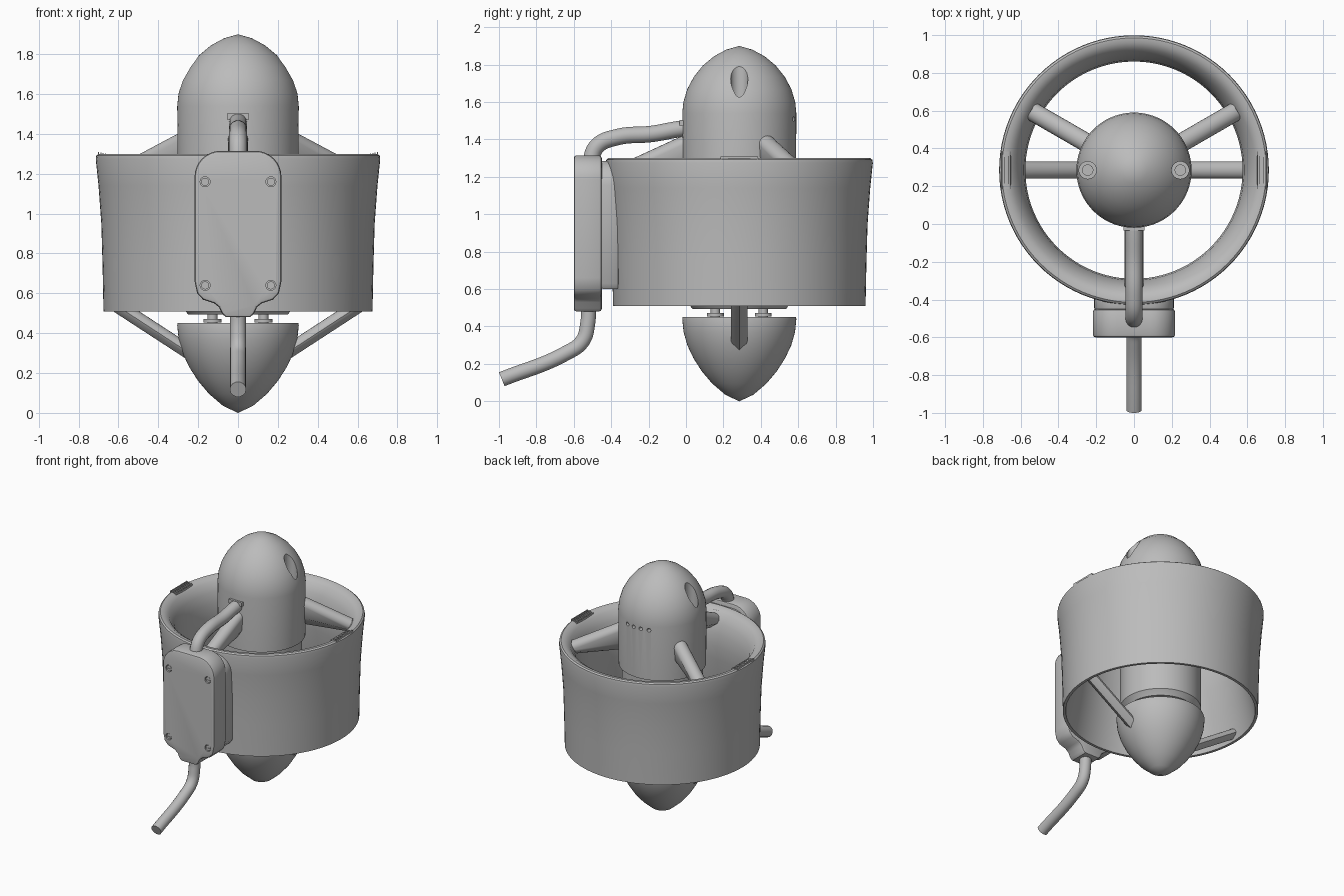
import bpy, bmesh
from math import sin, cos, pi, radians
from mathutils import Vector, Matrix

if "Cube" in bpy.data.objects:
    bpy.data.objects.remove(bpy.data.objects["Cube"])

AXIS = Vector((0, 0.285, 0))  # vertical axis of the duct

grey = bpy.data.materials.new("mid grey")
grey.use_nodes = True
grey.diffuse_color = (0.5, 0.5, 0.5, 1)
grey.node_tree.nodes["Principled BSDF"].inputs["Base Color"].default_value = (0.5, 0.5, 0.5, 1)


def finish(bm, name, angle=35):
    bmesh.ops.remove_doubles(bm, verts=bm.verts, dist=1e-5)
    bmesh.ops.recalc_face_normals(bm, faces=bm.faces)
    me = bpy.data.meshes.new(name)
    bm.to_mesh(me)
    bm.free()
    me.materials.append(grey)
    ob = bpy.data.objects.new(name, me)
    bpy.context.collection.objects.link(ob)
    smooth(ob, angle)
    return ob


def smooth(ob, angle=35):
    bpy.ops.object.select_all(action='DESELECT')
    ob.select_set(True)
    bpy.context.view_layer.objects.active = ob
    bpy.ops.object.shade_smooth_by_angle(angle=radians(angle))


def lathe(name, profile, closed=False, steps=72):
    bm = bmesh.new()
    vs = [bm.verts.new(AXIS + Vector((r, 0, z))) for r, z in profile]
    es = [bm.edges.new(p) for p in zip(vs, vs[1:])]
    if closed:
        es.append(bm.edges.new((vs[-1], vs[0])))
    bmesh.ops.spin(bm, geom=vs + es, cent=AXIS, axis=(0, 0, 1), angle=2 * pi, steps=steps)
    return finish(bm, name)


def prism(name, outline, y0, y1, bevel=0.0):
    """Extrude an x-z outline from y0 to y1, rounding the rim at y0."""
    bm = bmesh.new()
    face = bm.faces.new([bm.verts.new((x, y0, z)) for x, z in outline])
    ext = bmesh.ops.extrude_face_region(bm, geom=[face], use_keep_orig=True)
    back = [v for v in ext["geom"] if isinstance(v, bmesh.types.BMVert)]
    bmesh.ops.translate(bm, verts=back, vec=(0, y1 - y0, 0))
    if bevel:
        rim = [e for e in bm.edges if abs(e.verts[0].co.y - e.verts[1].co.y) < 1e-6]
        bmesh.ops.bevel(bm, geom=rim, offset=bevel, segments=2, affect='EDGES', profile=0.5)
    return finish(bm, name)


def cylinder(name, loc, r, depth, along_y=False, n=24):
    bm = bmesh.new()
    m = Matrix.Translation(loc)
    if along_y:
        m = m @ Matrix.Rotation(pi / 2, 4, 'X')
    bmesh.ops.create_cone(bm, cap_ends=True, segments=n, radius1=r, radius2=r, depth=depth, matrix=m)
    return finish(bm, name)


def box(name, loc, size):
    bm = bmesh.new()
    bmesh.ops.create_cube(bm, size=1, matrix=Matrix.Translation(loc) @ Matrix.Diagonal((*size, 1)))
    return finish(bm, name)


def cut(ob, cutters):
    for c in cutters:
        c.hide_render = True
        mod = ob.modifiers.new("cut", 'BOOLEAN')
        mod.operation, mod.solver, mod.object = 'DIFFERENCE', 'EXACT', c
        bpy.context.view_layer.objects.active = ob
        bpy.ops.object.modifier_apply(modifier=mod.name)
        bpy.data.objects.remove(c)
    smooth(ob)


def strut(name, angle, inner, outer, width):
    """Teardrop vane; inner and outer are (radius, top z, height)."""
    bm = bmesh.new()
    out = Vector((cos(angle), sin(angle), 0))
    side = Vector((-sin(angle), cos(angle), 0))
    rings = []
    for r, top, h in (inner, outer):
        sec = [(cos(i * pi / 10) * width / 2, (sin(i * pi / 10) - 1) * width / 2) for i in range(11)]
        sec += [(-width * 0.42, -0.7 * h), (0, -h), (width * 0.42, -0.7 * h)]
        rings.append([bm.verts.new(AXIS + out * r + side * s + Vector((0, 0, top + z))) for s, z in sec])
    n = len(rings[0])
    for i in range(n):
        j = (i + 1) % n
        bm.faces.new((rings[0][i], rings[0][j], rings[1][j], rings[1][i]))
    for ring in rings:
        bm.faces.new(ring)
    return finish(bm, name)


def tube(name, points, r):
    cu = bpy.data.curves.new(name, 'CURVE')
    cu.dimensions, cu.bevel_depth, cu.bevel_resolution = '3D', r, 5
    cu.use_fill_caps, cu.resolution_u = True, 8
    sp = cu.splines.new('BEZIER')
    sp.bezier_points.add(len(points) - 1)
    for bp, (y, z) in zip(sp.bezier_points, points):
        bp.co = (0, y, z)
        bp.handle_left_type = bp.handle_right_type = 'AUTO'
    ob = bpy.data.objects.new(name, cu)
    bpy.context.collection.objects.link(ob)
    cu.materials.append(grey)
    bpy.ops.object.select_all(action='DESELECT')
    ob.select_set(True)
    bpy.context.view_layer.objects.active = ob
    bpy.ops.object.convert(target='MESH')
    smooth(bpy.context.object, 40)


# Duct: flared bell-mouth wall
lathe("duct_ring", [(.675, .51), (.68, .75), (.686, .95), (.70, 1.14), (.714, 1.275), (.711, 1.292),
                    (.70, 1.30), (.675, 1.298), (.64, 1.275), (.605, 1.215), (.583, 1.14),
                    (.575, 1.05), (.58, .95), (.61, .75), (.655, .51)], closed=True, steps=96)

# Grip ridges on the lip, both sides
for s, label in ((1, "left"), (-1, "right")):
    for i in range(5):
        box(f"{label}_lip_ridge_{i + 1}", (s * (.655 + i * .011), AXIS.y, 1.288 + i * .003), (.005, .2, .02))

# Upper hub with nose cone, screw wells and rear vents
hub = lathe("upper_hub", [(0, 1.13), (.303, 1.13), (.305, 1.54), (.299, 1.60), (.278, 1.67), (.243, 1.735),
                          (.195, 1.795), (.135, 1.845), (.07, 1.88), (0, 1.90)])
wells = [cylinder("well", (s * .245, AXIS.y, 1.785), .046, .4) for s in (1, -1)]
vents = [cylinder("vent", (x, .59, 1.51), .014, .2, True, 12) for x in (-.09, -.03, .03, .09)]
cut(hub, wells + vents)
for s, label in ((1, "left"), (-1, "right")):
    cylinder(f"{label}_hub_screw", (s * .245, AXIS.y, 1.59), .03, .03)

# Motor body and mounting plate
lathe("motor_body", [(0, 1.14), (.28, 1.14), (.28, .53), (0, .53)])
lathe("motor_plate", [(0, .53), (.28, .53), (.262, .51), (.25, .493), (0, .493)])
for sx in (1, -1):
    for sy in (1, -1):
        spot = Vector((sx * .128, AXIS.y + sy * .128, 0))
        cylinder("standoff", spot + Vector((0, 0, .475)), .025, .06)
        cylinder("standoff_washer", spot + Vector((0, 0, .462)), .045, .018)

# Lower tail cone
lathe("tail_cone", [(0, .452), (.302, .452), (.305, .44), (.298, .37), (.278, .30), (.245, .23),
                    (.20, .16), (.145, .095), (.075, .035), (0, 0)])

# Three upper struts and two lower struts
for i, a in enumerate((30, 150, 270)):
    strut(f"upper_strut_{i + 1}", radians(a), (.25, 1.445, .22), (.63, 1.27, .10), .10)
for a, label in ((0, "left"), (pi, "right")):
    strut(f"{label}_lower_strut", a, (.22, .33, .085), (.65, .61, .085), .09)

# Control box outline: rounded top, necked bottom
R, W, TOP = .13, .218, 1.315
half = [(W - R + R * sin(t), TOP - R + R * cos(t)) for t in [i * pi / 16 for i in range(9)]]
half += [(W, .66), (.205, .60), (.175, .568), (.12, .55), (.095, .53), (.08, .497), (.06, .48)]
outline = half + [(-x, z) for x, z in reversed(half)]
case = prism("control_box", outline, -.60, -.45, .015)
screws = [(sx * .165, z) for sx in (1, -1) for z in (1.16, .64)]
cut(case, [cylinder("recess", (x, -.60, z), .025, .04, True) for x, z in screws])
for x, z in screws:
    head = cylinder("box_screw", (x, -.587, z), .02, .016, True)
    cut(head, [box("slot", (x, -.597, z), (.06, .012, .006))])

# Saddle joining the box to the duct
saddle = [(x * .97, max(.60, z - .03)) for x, z in half[:10]] + [(.19, .60)]
prism("box_saddle", saddle + [(-x, z) for x, z in reversed(saddle)], -.455, -.36, .012)

# Cables and hub grommet
tube("upper_cable", [(.08, 1.47), (-.04, 1.455), (-.18, 1.43), (-.37, 1.412), (-.475, 1.365), (-.515, 1.27)], .045)
tube("lower_cable", [(-.522, .52), (-.525, .42), (-.555, .32), (-.64, .258), (-.985, .118)], .041)
box("cable_grommet", (0, 0, 1.488), (.11, .07, .03))
